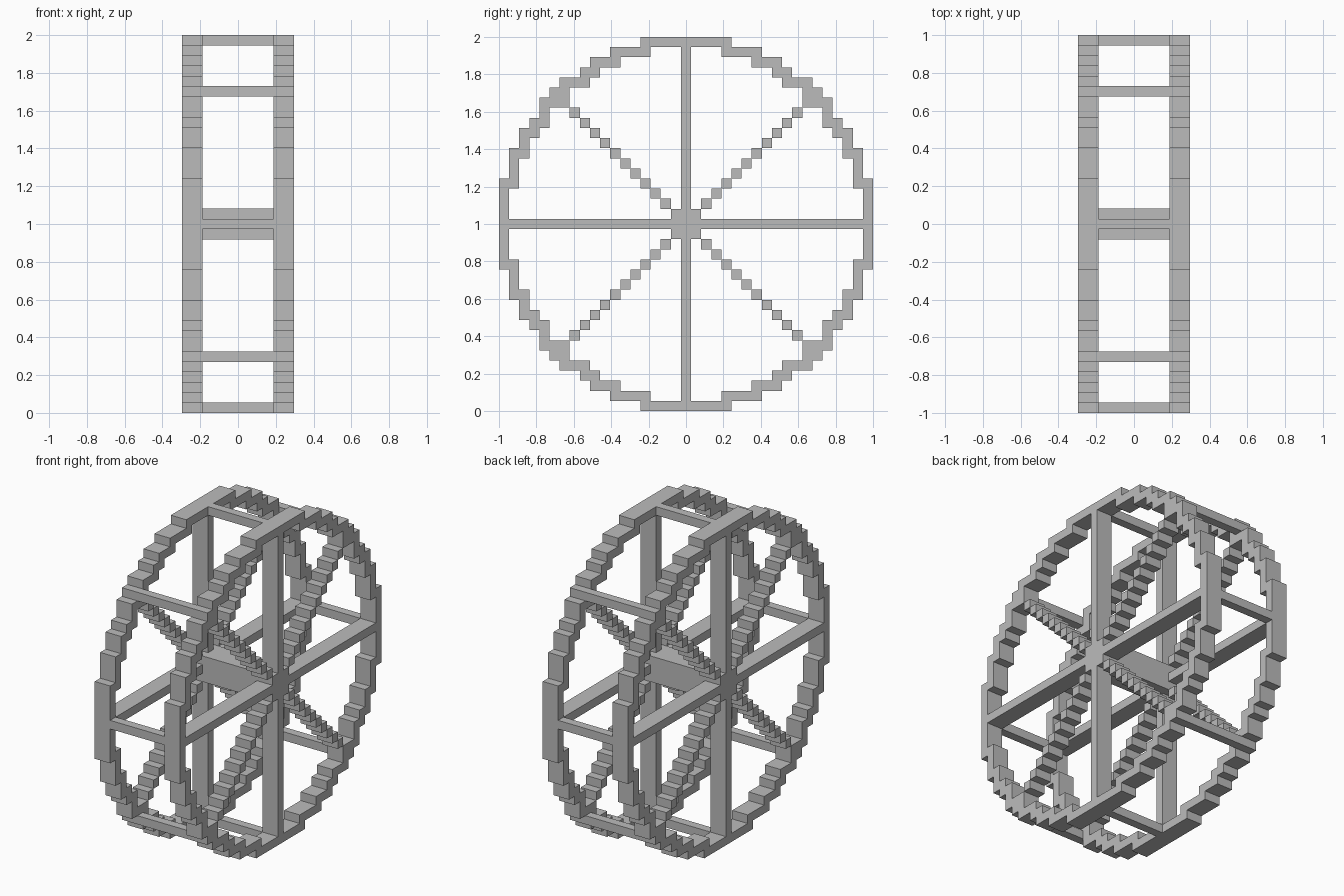
import bpy
import bmesh

old = bpy.data.objects.get("Cube")
if old:
    bpy.data.objects.remove(old, do_unlink=True)

U = 2 / 37          # size of one block; the wheel is 37 blocks tall
R = 18.5            # wheel radius in blocks
SIDE = 4.5          # centre of each two-block-thick wheel along x

gray = bpy.data.materials.new("gray")
gray.use_nodes = True
color = (0.5, 0.5, 0.5, 1)
gray.diffuse_color = color
gray.node_tree.nodes["Principled BSDF"].inputs["Base Color"].default_value = color


def finish(name, bm):
    mesh = bpy.data.meshes.new(name)
    bm.to_mesh(mesh)
    bm.free()
    mesh.materials.append(gray)
    obj = bpy.data.objects.new(name, mesh)
    bpy.context.collection.objects.link(obj)


def box(name, center, size):
    """Box with centre and size in blocks, measured from the hub."""
    bm = bmesh.new()
    bmesh.ops.create_cube(bm, size=1)
    for v in bm.verts:
        v.co = [(c + p * s) * U for c, p, s in zip(center, v.co, size)]
        v.co.z += 1
    finish(name, bm)


def plate(name, cells, x, depth):
    """Stepped plate in the YZ plane, with walls only on exposed sides."""
    bm = bmesh.new()
    x0, x1 = x - depth / 2, x + depth / 2

    def quad(*points):
        bm.faces.new([bm.verts.new((a * U, b * U, c * U + 1)) for a, b, c in points])

    for j, k in cells:
        a, b, c, d = j - 0.5, j + 0.5, k - 0.5, k + 0.5
        ring = [(a, c), (b, c), (b, d), (a, d)]
        quad(*[(x1, *p) for p in ring])
        quad(*[(x0, *p) for p in reversed(ring)])
        for i, (dj, dk) in enumerate([(0, -1), (1, 0), (0, 1), (-1, 0)]):
            if (j + dj, k + dk) not in cells:
                p, q = ring[i], ring[(i + 1) % 4]
                quad((x0, *p), (x0, *q), (x1, *q), (x1, *p))
    bmesh.ops.remove_doubles(bm, verts=bm.verts, dist=U / 100)
    finish(name, bm)


def inside(j, k):
    return j * j + k * k <= R * R


# Stepped rim: every block of the disc that has a neighbour outside it
span = range(-18, 19)
near = (-1, 0, 1)
rim = {(j, k) for j in span for k in span if inside(j, k)
       and not all(inside(j + a, k + b) for a in near for b in near)}

# Stepped diagonal spokes
diagonals = {(sj * n, sk * n) for n in range(2, 13) for sj in (-1, 1) for sk in (-1, 1)}

# Two matching wheels
for side, x in (("left", SIDE), ("right", -SIDE)):
    plate(side + "_rim", rim, x, 2)
    plate(side + "_diagonal_spokes", diagonals, x, 2)
    for word, s in (("upper", 1), ("lower", -1)):
        box(f"{side}_{word}_spoke", (x, 0, s * 9.5), (2, 1, 16))
    for word, s in (("back", 1), ("front", -1)):
        box(f"{side}_{word}_spoke", (x, s * 9.5, 0), (2, 16, 1))

# Axle through both hubs
box("axle", (0, 0, 0), (11, 3, 3))

# Crossbars joining the rims at the end of each spoke
for j in near:
    for k in near:
        if j or k:
            reach = 13 if j and k else 18
            box("crossbar", (0, j * reach, k * reach), (7, 1, 1))
